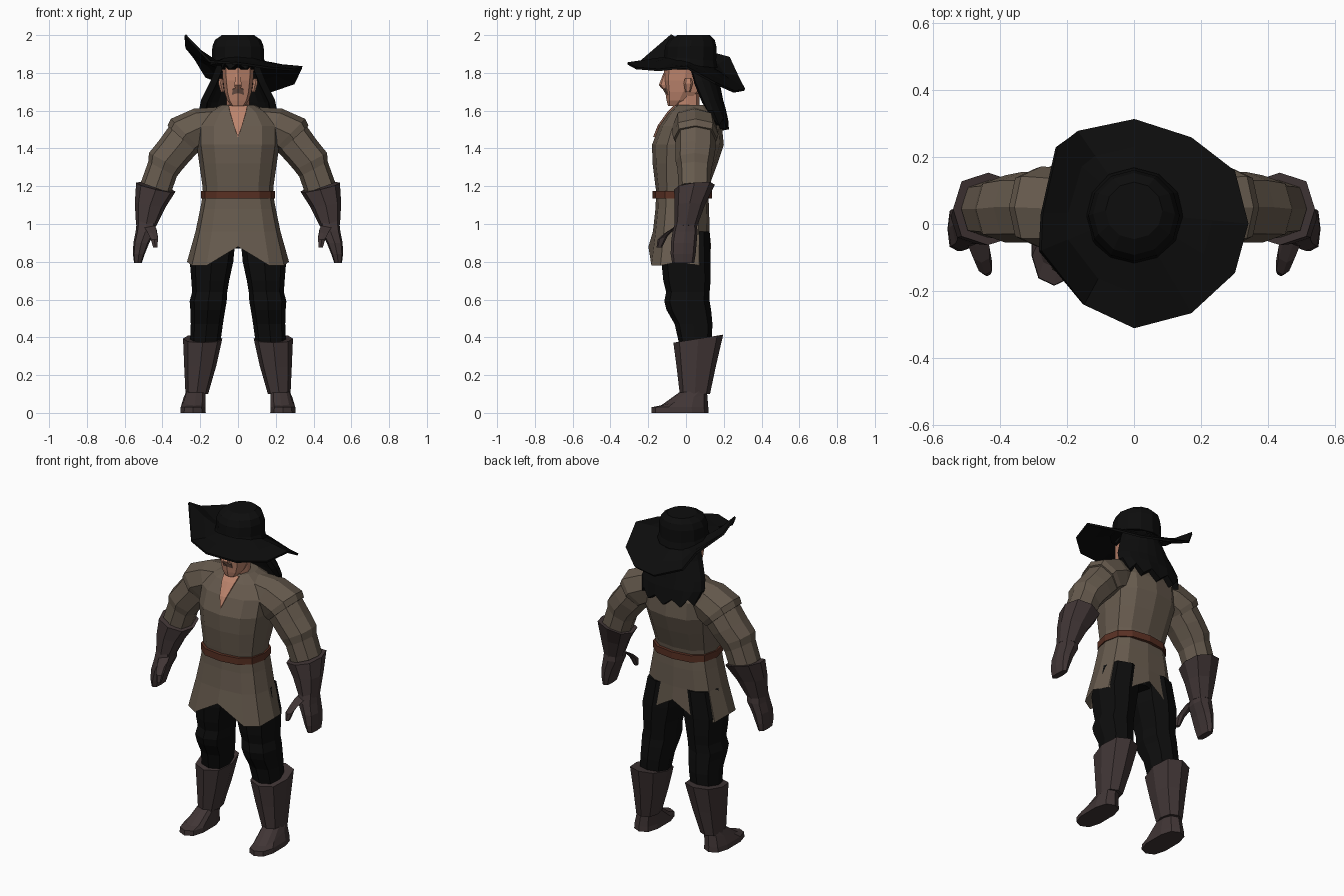
import bpy, bmesh, math
from mathutils import Vector


def mat(name, rgb):
    m = bpy.data.materials.new(name)
    m.diffuse_color = (*rgb, 1)
    return m


BLACK = mat("black_cloth", (0.004, 0.004, 0.004))
TUNIC = mat("tunic_brown", (0.135, 0.104, 0.076))
LEATHER = mat("dark_leather", (0.052, 0.036, 0.036))
BELT = mat("belt_brown", (0.10, 0.030, 0.017))
SKIN = mat("skin", (0.50, 0.23, 0.15))
STUBBLE = mat("stubble", (0.20, 0.11, 0.08))


def finish(name, bm, material, mirror=False, thick=0.0):
    bmesh.ops.recalc_face_normals(bm, faces=bm.faces)
    me = bpy.data.meshes.new(name)
    bm.to_mesh(me)
    bm.free()
    me.materials.append(material)
    ob = bpy.data.objects.new(name, me)
    bpy.context.collection.objects.link(ob)
    if thick:
        s = ob.modifiers.new("thickness", 'SOLIDIFY')
        s.thickness, s.offset = thick, 0
    if mirror:
        m = ob.modifiers.new("mirror", 'MIRROR')
        m.use_mirror_merge = False
    return ob


def bridge(bm, rows, closed=True):
    for a, b in zip(rows, rows[1:]):
        n = len(a)
        for i in range(n if closed else n - 1):
            j = (i + 1) % n
            bm.faces.new((a[i], a[j], b[j], b[i]))


def loft(name, rings, material, n=8, p=0.8, mirror=False, caps=True, rule=None):
    """Ring: x, y, z, half width, half depth, roll in degrees, slope along y."""
    bm = bmesh.new()
    rows = []
    for r in rings:
        x, y, z, ru, rv, roll, slope = (tuple(r) + (0, 0))[:7]
        a = math.radians(roll)
        row = []
        for i in range(n):
            t = 2 * math.pi * i / n - math.pi / 2
            c, s = round(math.cos(t), 6), round(math.sin(t), 6)
            u = ru * math.copysign(abs(c) ** p, c)
            v = rv * math.copysign(abs(s) ** p, s)
            row.append(bm.verts.new((x + u * math.cos(a), y + v,
                                     z + u * math.sin(a) + v * slope)))
        rows.append(row)
    bridge(bm, rows)
    if caps:
        bm.faces.new(rows[0])
        bm.faces.new(rows[-1])
    if rule:
        rule(rows)
    return finish(name, bm, material, mirror)


def sheet(name, rows, material, thick, closed=False):
    bm = bmesh.new()
    bridge(bm, [[bm.verts.new(q) for q in row] for row in rows], closed)
    return finish(name, bm, material, thick=thick)


# Tunic body
loft("tunic_top", [
    (0, -.02, 1.15, .185, .135), (0, -.02, 1.20, .188, .142), (0, -.005, 1.32, .205, .172),
    (0, .01, 1.42, .22, .19), (0, .025, 1.52, .22, .165), (0, .035, 1.59, .165, .125),
    (0, .035, 1.63, .09, .085)], TUNIC, n=12)


# Skirt with a raised notch at the centre front and back
def notch(rows):
    for v in rows[-1]:
        if abs(v.co.x) < .02:
            v.co.z = .88
        elif abs(v.co.x) > .25:
            v.co.z = .80


loft("tunic_skirt", [
    (0, -.02, 1.16, .185, .138), (0, -.02, 1.08, .20, .142), (0, -.025, .96, .225, .15),
    (0, -.033, .78, .27, .166)], TUNIC, n=12, p=.7, caps=False, rule=notch)
loft("belt", [(0, -.02, 1.135, .196, .158), (0, -.02, 1.176, .196, .158)], BELT, n=12)

# Open collar showing skin
sheet("collar_opening", [
    [(-w, y - .004, z), (0, y - .006, z), (w, y - .004, z)]
    for w, y, z in ((.001, -.164, 1.46), (.022, -.14, 1.52), (.042, -.09, 1.59), (.05, -.055, 1.625))],
    SKIN, .008)

# Sleeves and shoulder flaps
loft("sleeve", [
    (.17, .05, 1.50, .10, .10, 60), (.27, .05, 1.47, .105, .105, 42),
    (.335, .05, 1.39, .098, .105, 32), (.385, .045, 1.33, .098, .10, 28),
    (.40, .045, 1.29, .085, .09, 28), (.435, .045, 1.19, .085, .085, 20)],
    TUNIC, mirror=True)
loft("shoulder_flap", [
    (.10, .04, 1.53, .09, .10, 80), (.19, .045, 1.515, .105, .118, 65),
    (.275, .05, 1.475, .115, .122, 45), (.295, .05, 1.45, .105, .115, 42)],
    TUNIC, mirror=True)

# Gloves
loft("glove_cuff", [
    (.435, .045, 1.195, .107, .108, 13, .12), (.465, .02, 1.10, .082, .08, 8),
    (.487, 0, .99, .053, .06, 4)], LEATHER, mirror=True)
loft("glove_hand", [
    (.485, 0, 1.02, .05, .055), (.490, -.005, .96, .052, .066), (.512, -.012, .90, .042, .068),
    (.525, -.015, .84, .031, .066), (.53, -.015, .793, .02, .058)], LEATHER, p=.65, mirror=True)
loft("glove_thumb", [
    (.475, -.03, 1.0, .03, .03, 0, .5), (.455, -.085, .965, .027, .03, 0, .5),
    (.443, -.125, .925, .022, .026, 0, .3), (.438, -.142, .875, .012, .014)],
    LEATHER, n=6, mirror=True)

# Trousers
loft("hips", [(0, -.01, 1.08, .17, .12), (0, -.005, .93, .185, .13), (0, 0, .87, .10, .10)],
     BLACK)
loft("trouser_leg", [
    (.115, 0, .96, .105, .125), (.14, 0, .80, .115, .13), (.147, .005, .70, .10, .125),
    (.15, .01, .64, .093, .115), (.158, .005, .59, .098, .12), (.16, .015, .545, .092, .118),
    (.165, .04, .47, .085, .10), (.175, .05, .36, .08, .085)], BLACK, mirror=True)

# Boots
loft("boot_shaft", [
    (.187, .065, .393, .104, .132, 0, .16), (.20, .055, .25, .085, .105, 0, .05),
    (.218, .047, .10, .06, .08)], LEATHER, mirror=True)
loft("boot_foot", [
    (.238, -.032, 0, .07, .152), (.238, -.032, .03, .068, .15),
    (.230, -.01, .07, .06, .122, 0, .25), (.222, .04, .115, .052, .078, 0, .1)],
    LEATHER, n=10, p=.75, mirror=True)

# Neck, head, nose and ears
loft("neck", [(0, .02, 1.54, .075, .07), (0, .01, 1.60, .062, .062), (0, .005, 1.70, .058, .065)],
     SKIN)
loft("head", [
    (0, -.06, 1.625, .035, .035), (0, -.035, 1.655, .058, .068), (0, -.015, 1.70, .072, .095),
    (0, -.01, 1.76, .08, .108), (0, 0, 1.82, .084, .116), (0, .01, 1.89, .08, .10)],
    SKIN, p=.75)
loft("nose", [(0, -.105, 1.80, .012, .014), (0, -.118, 1.735, .022, .026),
              (0, -.108, 1.715, .016, .018)], SKIN, n=6)
loft("ear", [(.082, .01, 1.70, .01, .014), (.092, .012, 1.745, .014, .024),
             (.09, .012, 1.77, .01, .018)], SKIN, n=6, mirror=True)
sheet("moustache", [
    [(-.028, -.106, 1.715), (0, -.122, 1.722), (.028, -.106, 1.715)],
    [(-.03, -.094, 1.685), (0, -.108, 1.695), (.03, -.094, 1.685)]], STUBBLE, .008)


# Hair: jagged fringe and long hair hanging behind
def fringe(rows):
    for i, v in enumerate(rows[0]):
        v.co.z += .016 * (-1) ** i


loft("hair_fringe", [(0, .012, 1.835, .092, .13), (0, .015, 1.89, .092, .12)],
     BLACK, n=16, rule=fringe)


def hair_row(z, w, y_side, y_back, jag=0.0):
    row = []
    for i in range(11):
        a = math.radians(-95 + 19 * i)
        row.append((w * math.sin(a), y_side + (y_back - y_side) * math.cos(a),
                    z + jag * (-1) ** i - (.03 * math.cos(a) if jag else 0)))
    return row


sheet("long_hair", [
    hair_row(1.85, .09, .03, .13), hair_row(1.75, .13, .055, .16),
    hair_row(1.65, .18, .095, .18), hair_row(1.60, .19, .12, .195),
    hair_row(1.55, .17, .15, .21, .022)], BLACK, .035)

# Hat: wavy brim around a round crown
edge = [(0, -.31, 1.85), (.17, -.265, 1.825), (.30, -.145, 1.815), (.34, 0, 1.83),
        (.30, .155, 1.745), (.17, .255, 1.70), (0, .31, 1.71), (-.17, .275, 1.78),
        (-.23, .23, 1.88), (-.275, .03, 1.935), (-.28, -.08, 2.0), (-.15, -.24, 1.86)]
inner, middle = [], []
for x, y, z in edge:
    d = Vector((x, y)).normalized()
    q = Vector((d.x * .125, .02 + d.y * .125, 1.85 - .10 * d.y * .3))
    inner.append(q)
    m = q.lerp(Vector((x, y, z)), .5)
    m.z -= .012 if x < -.1 else 0
    middle.append(m)
sheet("hat_brim", [inner, middle, edge], BLACK, .012, closed=True)
loft("hat_crown", [
    (0, .02, 1.84, .15, .148, 0, -.1), (0, .022, 1.875, .138, .138, 0, -.08),
    (0, .025, 1.94, .136, .136), (0, .03, 1.975, .122, .122), (0, .04, 2.0, .085, .085)],
    BLACK, n=12, p=1)
